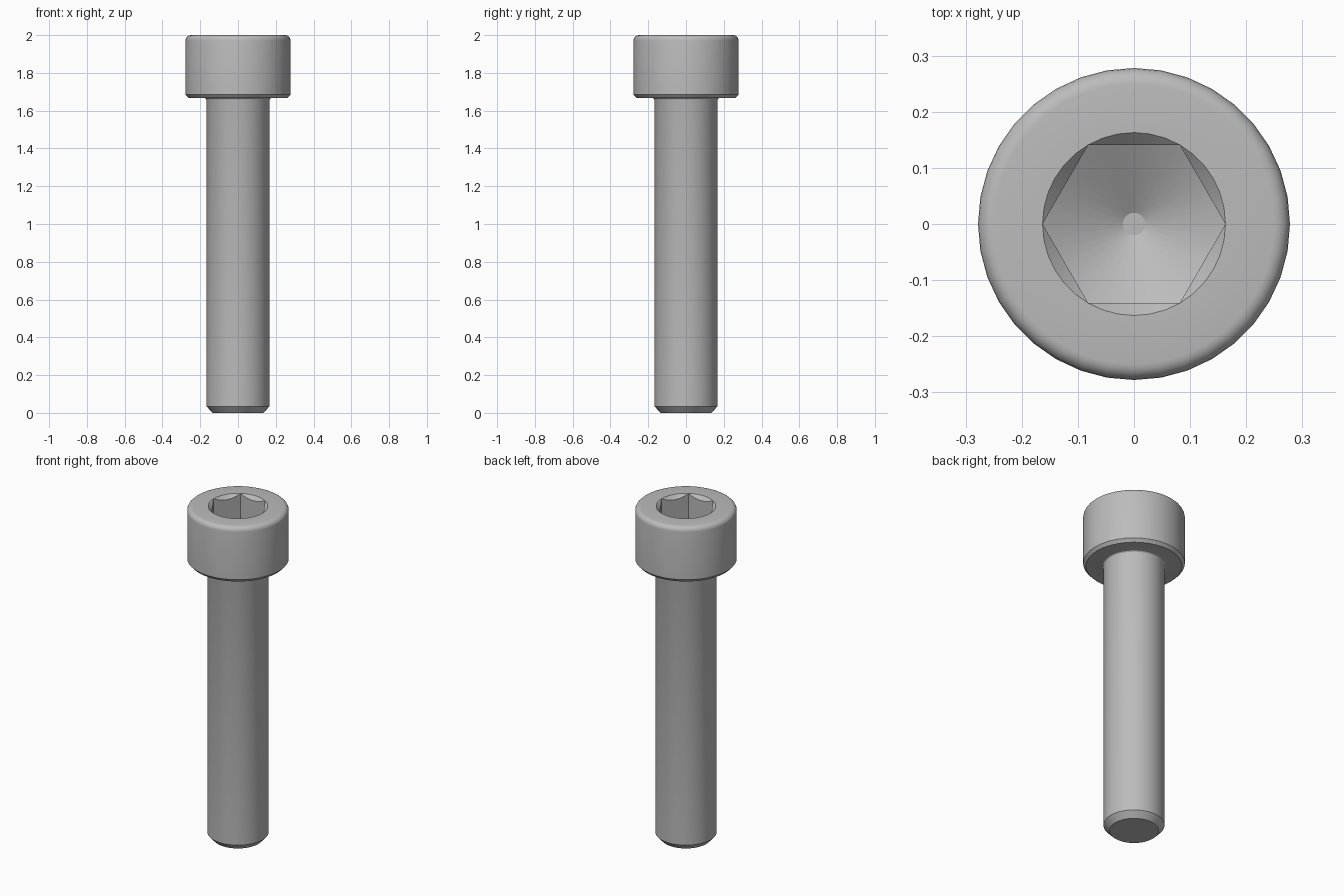
import bpy
import bmesh
from math import cos, sin, tan, pi, radians

cube = bpy.data.objects.get("Cube")
if cube:
    bpy.data.objects.remove(cube, do_unlink=True)

SEGMENTS = 36
HEAD_R, SHANK_R, SOCKET_R = 0.278, 0.167, 0.163
TOP, HEAD_BASE = 2.0, 1.667
ROUND, FILLET = 0.028, 0.012
SOCKET_DEPTH = 0.17

steel = bpy.data.materials.new("grey steel")
steel.use_nodes = True
colour = (0.5, 0.5, 0.5, 1)
steel.diffuse_color = colour
steel.node_tree.nodes["Principled BSDF"].inputs["Base Color"].default_value = colour


def hex_radius(a):
    """Distance from the axis to the hexagon wall, corners on the x axis."""
    return SOCKET_R * cos(pi / 6) / cos(a % (pi / 3) - pi / 6)


def arc(cr, cz, radius, start, end, steps=5):
    """Points of an arc in the radius/height plane."""
    angles = [radians(start + (end - start) * i / steps) for i in range(steps + 1)]
    return [(cr + radius * cos(t), cz + radius * sin(t)) for t in angles]


def floor_z(r):
    return TOP - SOCKET_DEPTH - (SOCKET_R - r) * tan(pi / 6)


# Outer profile from the tip, up the shank and over the head
outer = [(0.135, 0), (SHANK_R, 0.035)]
outer += arc(SHANK_R + FILLET, HEAD_BASE - FILLET, FILLET, 180, 90, 3)
outer += [(HEAD_R - 0.016, HEAD_BASE), (HEAD_R, HEAD_BASE + 0.018)]
outer += arc(HEAD_R - ROUND, TOP - ROUND, ROUND, 0, 90)
outer += [(SOCKET_R, TOP)]
rings = [lambda a, p=p: p for p in outer]

# Socket: scalloped lead-in, hexagonal walls, conical floor
rings += [
    lambda a: (hex_radius(a), TOP - (SOCKET_R - hex_radius(a))),
    lambda a: (hex_radius(a), floor_z(hex_radius(a))),
    lambda a: (0.02, floor_z(0.02)),
]

bm = bmesh.new()
loops = []
for ring in rings:
    loop = []
    for i in range(SEGMENTS):
        a = 2 * pi * i / SEGMENTS
        r, z = ring(a)
        loop.append(bm.verts.new((r * cos(a), r * sin(a), z)))
    loops.append(loop)
for low, high in zip(loops, loops[1:]):
    for i in range(SEGMENTS):
        j = (i + 1) % SEGMENTS
        bm.faces.new((low[i], low[j], high[j], high[i]))
bm.faces.new(loops[0][::-1])
bm.faces.new(loops[-1])
bmesh.ops.remove_doubles(bm, verts=bm.verts, dist=0.0001)
bmesh.ops.recalc_face_normals(bm, faces=bm.faces)

mesh = bpy.data.meshes.new("socket_head_bolt")
bm.to_mesh(mesh)
bm.free()
mesh.materials.append(steel)
bolt = bpy.data.objects.new("socket_head_bolt", mesh)
bpy.context.collection.objects.link(bolt)

bpy.ops.object.select_all(action="DESELECT")
bolt.select_set(True)
bpy.context.view_layer.objects.active = bolt
bpy.ops.object.shade_smooth_by_angle(angle=radians(25))
